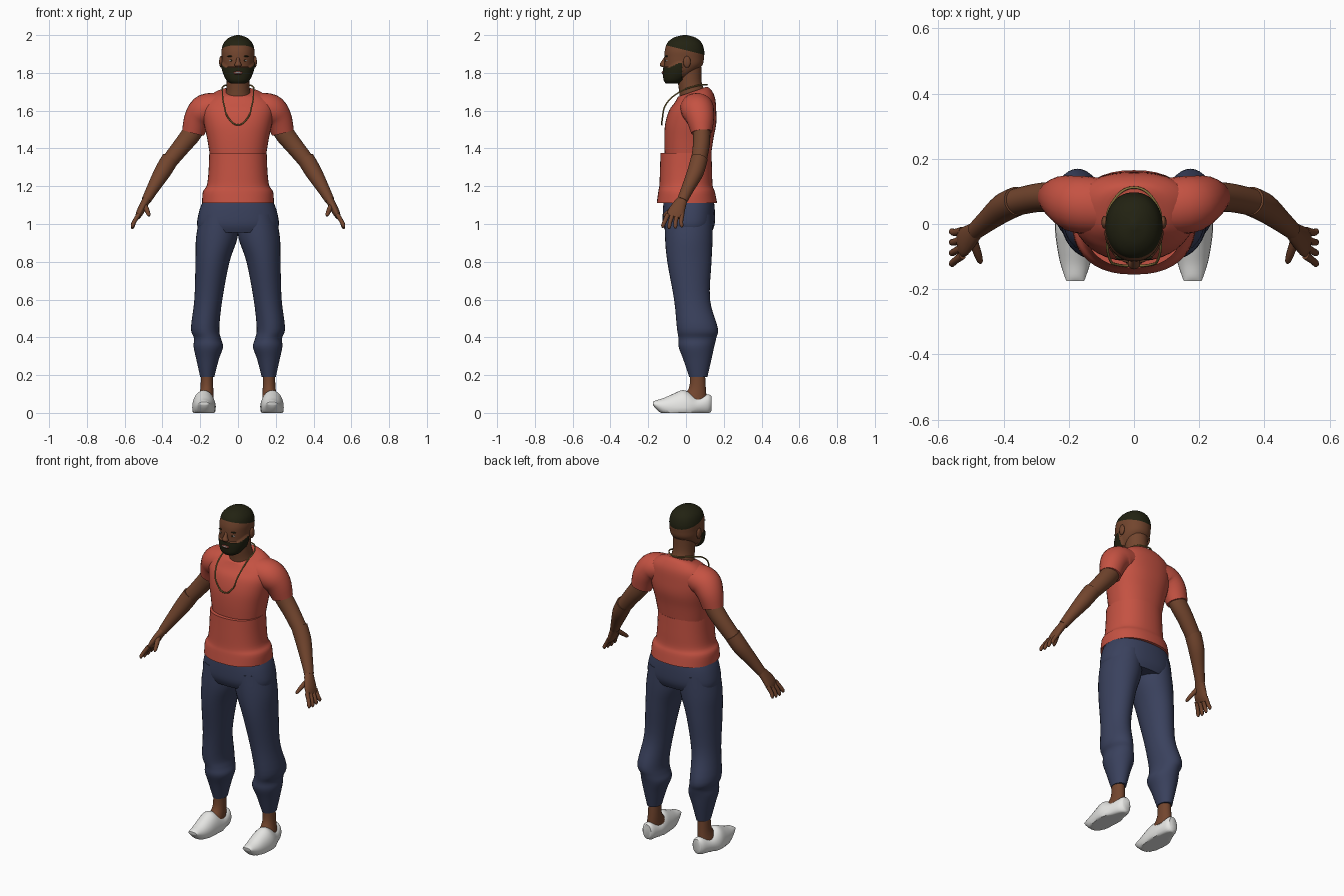
import bpy, bmesh, math
from mathutils import Vector

cube = bpy.data.objects.get("Cube")
if cube:
    bpy.data.objects.remove(cube)


def material(name, r, g, b):
    m = bpy.data.materials.new(name)
    m.use_nodes = True
    m.diffuse_color = (r, g, b, 1)
    bsdf = m.node_tree.nodes["Principled BSDF"]
    bsdf.inputs["Base Color"].default_value = (r, g, b, 1)
    bsdf.inputs["Roughness"].default_value = 0.7
    return m


SKIN = material("brown skin", .17, .06, .027)
SHIRT = material("coral red", .56, .085, .055)
DENIM = material("navy blue", .042, .053, .11)
HAIR = material("near black hair", .016, .016, .006)
SHOE = material("off white", .8, .8, .78)
GOLD = material("dull gold", .25, .18, .05)
LIPS = material("dark lips", .16, .04, .028)


def finish(name, bm, mats, angle=50):
    bmesh.ops.recalc_face_normals(bm, faces=bm.faces)
    me = bpy.data.meshes.new(name)
    bm.to_mesh(me)
    bm.free()
    for m in mats:
        me.materials.append(m)
    me.shade_smooth()
    me.set_sharp_from_angle(angle=math.radians(angle))
    ob = bpy.data.objects.new(name, me)
    bpy.context.collection.objects.link(ob)
    return ob


def spline(rows, steps):
    """Catmull-Rom interpolation of ring tuples."""
    out = []
    for i in range(len(rows) - 1):
        p = [rows[max(i - 1, 0)], rows[i], rows[i + 1], rows[min(i + 2, len(rows) - 1)]]
        for k in range(steps):
            t = k / steps
            out.append([b + .5 * t * (c - a + t * (2 * a - 5 * b + 4 * c - d + t * (3 * (b - c) + d - a)))
                        for a, b, c, d in zip(*p)])
    return out + [list(rows[-1])]


def loft_mesh(rings, axes=None, power=2, steps=4, seg=24, side=1, floor=None):
    """Rings are (x, y, z, half width, half depth, tilt); without axes they follow the path."""
    rows = spline([tuple(r) + (0,) * (6 - len(r)) for r in rings], steps)
    centres = [Vector(r[:3]) for r in rows]
    bm = bmesh.new()
    loops = []
    for i, r in enumerate(rows):
        if axes:
            u, v = Vector(axes[0]), Vector(axes[1])
        else:
            t = (centres[min(i + 1, len(rows) - 1)] - centres[max(i - 1, 0)]).normalized()
            v = Vector((0, 1, 0))
            v = (v - t * t.dot(v)).normalized()
            u = v.cross(t)
        loop = []
        for k in range(seg):
            a = math.tau * k / seg
            c, s = math.cos(a), math.sin(a)
            du = math.copysign(abs(c) ** (2 / power), c) * r[3]
            dv = math.copysign(abs(s) ** (2 / power), s) * r[4]
            p = centres[i] + u * du + v * dv
            p.z += r[5] * dv
            if floor is not None:
                p.z = max(p.z, floor)
            p.x *= side
            loop.append(bm.verts.new(p))
        loops.append(loop)
    for a, b in zip(loops, loops[1:]):
        for k in range(seg):
            n = (k + 1) % seg
            bm.faces.new((a[k], a[n], b[n], b[k]))
    bm.faces.new(loops[0])
    bm.faces.new(loops[-1])
    return bm


FLAT = ((1, 0, 0), (0, 1, 0))
UPRIGHT = ((1, 0, 0), (0, 0, 1))


def loft(name, rings, mat, axes=None, **kw):
    return finish(name, loft_mesh(rings, axes, **kw), [mat])


def ball(name, loc, size, mat):
    bm = bmesh.new()
    bmesh.ops.create_uvsphere(bm, u_segments=16, v_segments=10, radius=1)
    for v in bm.verts:
        v.co = Vector(loc) + Vector(a * b for a, b in zip(v.co, size))
    return finish(name, bm, [mat])


# Head with hair and beard coloured by region
head = loft_mesh([
    (0, -.068, 1.75, .035, .035), (0, -.06, 1.765, .055, .052), (0, -.035, 1.80, .073, .08),
    (0, -.014, 1.84, .083, .1), (0, -.01, 1.88, .086, .105), (0, -.008, 1.92, .087, .104),
    (0, -.008, 1.96, .075, .09), (0, -.007, 1.987, .046, .057), (0, -.006, 2.0, .008, .01)],
    FLAT, power=2.15, steps=6, seg=48)
hair_point, hair_normal = Vector((0, -.1, 1.945)), Vector((0, .25, 1)).normalized()
beard_back = -.022
for point, normal in ((hair_point, hair_normal), ((0, beard_back, 0), (0, 1, 0)), ((0, 0, 1.828), (0, 0, 1))):
    bmesh.ops.bisect_plane(head, geom=head.verts[:] + head.edges[:] + head.faces[:],
                           plane_co=point, plane_no=normal)
head.normal_update()
bmesh.ops.recalc_face_normals(head, faces=head.faces)
grown = set()
for f in head.faces:
    c = f.calc_center_median()
    beard_top = 1.828 + max(0, abs(c.x) - .066) * 1.5
    if (c - hair_point).dot(hair_normal) > 0:
        f.material_index = 1
    elif c.y < beard_back and c.z < beard_top:
        f.material_index = 1
        grown.update(f.verts)
for v in grown:
    v.co += v.normal * .007
finish("head", head, [SKIN, HAIR])

# Face details and ears
loft("nose", [(0, -.106, 1.885, .008, .008), (0, -.118, 1.86, .011, .013),
              (0, -.122, 1.842, .019, .017), (0, -.115, 1.83, .014, .012)], SKIN, FLAT, seg=16)
ball("lips", (0, -.116, 1.80), (.026, .012, .011), LIPS)
ball("teeth", (0, -.123, 1.801), (.016, .007, .004), SHOE)
for side, label in ((1, "left"), (-1, "right")):
    ball(label + "_eye", (.035 * side, -.095, 1.866), (.015, .012, .007), SHOE)
    ball(label + "_pupil", (.035 * side, -.104, 1.866), (.006, .005, .006), HAIR)
    ball(label + "_eyebrow", (.036 * side, -.102, 1.888), (.021, .008, .004), HAIR)
    ball(label + "_ear", (.09 * side, .005, 1.858), (.01, .02, .031), SKIN)

loft("neck", [(0, .045, 1.62, .085, .075), (0, .035, 1.69, .066, .07),
              (0, .02, 1.75, .06, .063), (0, .015, 1.83, .062, .068)], SKIN, FLAT)

# Shirt in two pieces, meeting at the waist seam
loft("shirt_top", [
    (0, .01, 1.36, .148, .122), (0, .015, 1.45, .163, .13), (0, .025, 1.53, .18, .135),
    (0, .035, 1.60, .19, .125), (0, .045, 1.655, .175, .108, .15),
    (0, .04, 1.69, .125, .088, .3), (0, .032, 1.70, .085, .075, .35)],
    SHIRT, FLAT, power=2.3, seg=40)
loft("shirt_bottom", [
    (0, 0, 1.375, .152, .135), (0, 0, 1.28, .156, .138), (0, 0, 1.205, .165, .141),
    (0, .003, 1.17, .186, .15), (0, .005, 1.11, .19, .16)], SHIRT, FLAT, power=2.3, seg=40)

# Trousers seat
loft("trouser_seat", [(0, .015, 1.14, .175, .13), (0, .015, 1.08, .202, .137), (0, .015, 1.0, .217, .137),
                      (0, .015, .955, .2, .12)], DENIM, FLAT, power=2.3, seg=40)

# Limbs, built once per side
for side, label in ((1, "left"), (-1, "right")):
    def part(name, rings, mat, axes=None, **kw):
        return loft(label + "_" + name, rings, mat, axes, side=side, **kw)

    part("sleeve", [(.09, .055, 1.625, .07, .085), (.17, .06, 1.607, .082, .088),
                    (.213, .075, 1.56, .072, .075), (.237, .083, 1.485, .06, .056)], SHIRT)
    part("upper_arm", [(.2, .08, 1.56, .05, .046), (.245, .083, 1.48, .052, .046),
                       (.3, .08, 1.41, .047, .044), (.385, .062, 1.305, .041, .041)], SKIN)
    part("forearm", [(.358, .07, 1.345, .046, .045), (.4, .05, 1.275, .044, .044),
                     (.45, .01, 1.19, .033, .034), (.486, -.02, 1.125, .025, .028)], SKIN)
    part("palm", [(.48, -.015, 1.135, .022, .026), (.5, -.035, 1.1, .021, .036),
                  (.52, -.053, 1.06, .019, .045), (.532, -.06, 1.035, .013, .043)], SKIN)
    for i, finger in enumerate(("index", "middle", "ring", "little")):
        base, tip, drop = -.096 + .025 * i, -.122 + .033 * i, .006 * abs(i - 1.3)
        part(finger + "_finger", [(.526, base, 1.05, .012, .013), (.549, (base + tip) / 2 - .004, 1.012, .011, .011),
                                  (.558, tip, .983 + drop, .01, .01), (.558, tip, .972 + drop, .004, .004)],
             SKIN, seg=10)
    part("thumb", [(.497, -.04, 1.105, .014, .014), (.483, -.08, 1.075, .013, .013),
                   (.473, -.11, 1.05, .01, .01), (.47, -.12, 1.042, .004, .004)], SKIN, seg=10)

    part("trouser_leg", [
        (.1, .015, 1.05, .1, .125), (.112, .015, .93, .11, .126), (.135, .018, .8, .09, .117),
        (.157, .032, .6, .074, .095), (.174, .06, .45, .075, .108), (.162, .06, .395, .071, .1),
        (.157, .055, .35, .078, .094), (.161, .06, .285, .06, .075), (.163, .065, .19, .037, .048)],
        DENIM, FLAT, seg=32)
    part("ankle", [(.164, .06, .22, .032, .04), (.165, .06, .13, .034, .045),
                   (.17, .035, .07, .042, .075)], SKIN, FLAT)
    part("shoe", [
        (.165, .134, .05, .026, .04), (.167, .115, .045, .04, .053), (.172, .06, .035, .054, .05),
        (.179, .015, .03, .061, .08), (.181, -.02, .03, .061, .09), (.18, -.07, .03, .056, .07),
        (.18, -.12, .033, .046, .045), (.18, -.16, .044, .033, .022), (.18, -.175, .05, .027, .008)],
        SHOE, UPRIGHT, floor=0)

# Thin chain around the neck
half = [(.05, -.125, 1.56), (.074, -.108, 1.63), (.082, -.04, 1.695), (.07, .06, 1.733)]
points = [(0, -.128, 1.525)] + half + [(0, .112, 1.737)] + [(-x, y, z) for x, y, z in reversed(half)]
chain = bpy.data.curves.new("necklace", "CURVE")
chain.dimensions = "3D"
chain.bevel_depth = .004
chain.bevel_resolution = 2
line = chain.splines.new("BEZIER")
line.bezier_points.add(len(points) - 1)
line.use_cyclic_u = True
for bp, p in zip(line.bezier_points, points):
    bp.co = p
    bp.handle_left_type = bp.handle_right_type = "AUTO"
chain.materials.append(GOLD)
bpy.context.collection.objects.link(bpy.data.objects.new("necklace", chain))
